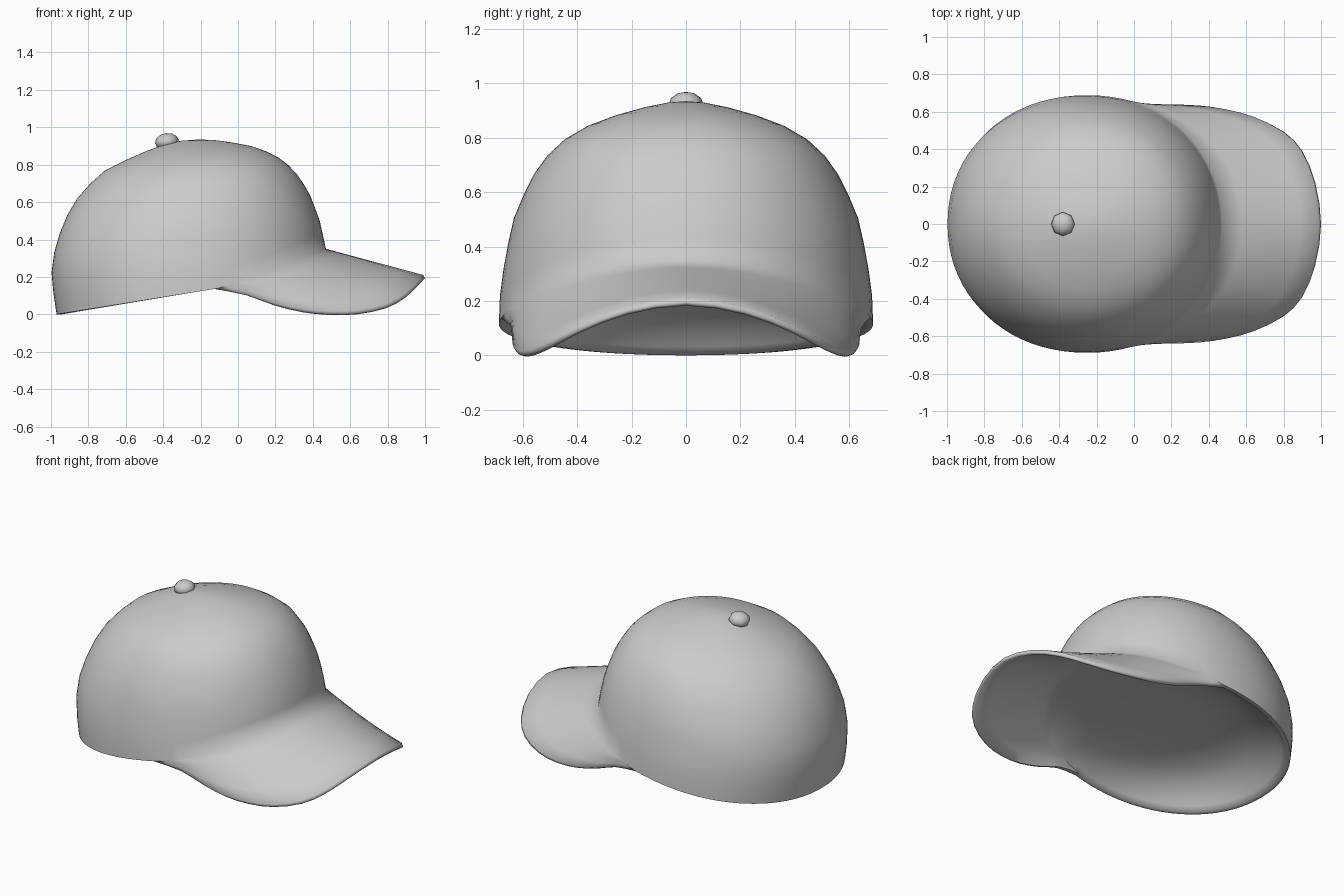
import bpy, bmesh, math
from mathutils import Vector

if "Cube" in bpy.data.objects:
    bpy.data.objects.remove(bpy.data.objects["Cube"])

TOP = 0.935
N = 80           # columns round the cap
HALF = 18        # brim columns either side of the front
RINGS = 13
BRIM_ROWS = 5
THICK = 0.028

# crown sections: height, back x, front x, half width
SECTIONS = [
    (0.00, -0.97, 0.49, 0.69), (0.20, -1.00, 0.49, 0.687),
    (0.35, -0.98, 0.47, 0.667), (0.50, -0.93, 0.437, 0.635),
    (0.65, -0.84, 0.38, 0.57), (0.77, -0.71, 0.30, 0.482),
    (0.85, -0.54, 0.20, 0.35), (0.90, -0.42, 0.07, 0.20),
    (0.923, -0.33, -0.06, 0.10), (TOP, -0.22, -0.20, 0.0)]
# rim height along x
RIM = [(-1.0, 0.0), (-0.97, 0.0), (-0.10, 0.14), (0.10, 0.20),
       (0.25, 0.265), (0.40, 0.325), (0.47, 0.35)]
# outer edge of the brim, centre to side
EDGE = [(1.0, 0, 0.208), (0.97, 0.22, 0.175), (0.90, 0.395, 0.108),
        (0.80, 0.50, 0.052), (0.65, 0.575, 0.017), (0.50, 0.615, 0.01),
        (0.35, 0.635, 0.022), (0.20, 0.64, 0.053), (0.05, 0.645, 0.103)]


def lerp_table(table, key):
    key = min(max(key, table[0][0]), table[-1][0])
    for a, b in zip(table, table[1:]):
        if key <= b[0]:
            f = (key - a[0]) / (b[0] - a[0])
            return [p + (q - p) * f for p, q in zip(a[1:], b[1:])]


def spow(v, e):
    return math.copysign(abs(v) ** e, v)


ARC = [(math.asin(s[0] / TOP), *s[1:]) for s in SECTIONS]


def crown_point(angle, u):
    xb, xf, w = lerp_table(ARC, u)
    # the upper back is a little less full than the rest
    e = 2 / 2.1
    if math.cos(angle) < 0:
        e += 0.1 * min(1, max(0, (u - 0.4) / 0.5))
    return Vector(((xb + xf) / 2 + (xf - xb) / 2 * spow(math.cos(angle), e),
                   w * spow(math.sin(angle), e), TOP * math.sin(u)))


def rim_arc(angle):
    u = 0.1
    for _ in range(8):
        u = math.asin(lerp_table(RIM, crown_point(angle, u).x)[0] / TOP)
    return u


def edge_point(s):
    """Smooth curve through the brim edge; s runs 0 (centre) to 9 (side)."""
    a = 2 * math.pi * HALF / N
    pts = [Vector(p) for p in EDGE] + [crown_point(a, rim_arc(a))]
    first = pts[1].copy()
    first.y *= -1
    pts = [first] + pts + [pts[-1] * 2 - pts[-2]]
    i = min(int(s), len(EDGE) - 1)
    t = s - i
    p0, p1, p2, p3 = pts[i:i + 4]
    return 0.5 * (2 * p1 + (p2 - p0) * t + (2 * p0 - 5 * p1 + 4 * p2 - p3) * t ** 2
                  + (3 * p1 - p0 - 3 * p2 + p3) * t ** 3)


def column(j):
    """One strip: crown down to the seam, out over the brim, back underneath."""
    a = 2 * math.pi * j / N
    start = rim_arc(a)
    pts = [crown_point(a, math.pi / 2 + (start - math.pi / 2) * i / RINGS)
           for i in range(1, RINGS + 1)]
    seam = pts[-1]
    inward = Vector((-math.cos(a), -math.sin(a), 0))
    k = abs(j)
    if k < HALF:
        end = edge_point(k / HALF * len(EDGE))
        end.y = math.copysign(end.y, j)
        m = min(1, (HALF - k) / 6)
        inward = inward.lerp(Vector((0, -math.sin(a), -math.cos(a))), m).normalized()
    else:
        end = seam.copy()
    off = inward * THICK
    top = []
    for r in range(1, BRIM_ROWS + 1):
        t = 0.98 * r / BRIM_ROWS
        p = seam.lerp(end, t)
        if k < HALF:
            p.z += 0.025 * math.sin(math.pi * t) * k / HALF
        top.append(p)
    tip = end + off / 2 if k < HALF else seam.copy()
    under = [p + off for p in reversed(top)]
    inner = seam + off
    # shallow lining closing the inside of the crown
    lining = []
    for s in (0.97, 0.91, 0.82, 0.68, 0.45, 0.22):
        x = -0.26 + (inner.x + 0.26) * s
        zc = 0.25 + 0.06 * x / 0.46 if x > 0 else 0.25 + 0.03 * x
        lining.append(Vector((x, inner.y * s,
                              inner.z + (zc - inner.z) * (1 - s ** 5))))
    return pts + top + [tip] + under + [inner] + lining


# cap shell: crown, brim and lining as one surface
bm = bmesh.new()
cols = [[bm.verts.new(p) for p in column(j if j <= N // 2 else j - N)]
        for j in range(N)]
apex = bm.verts.new((-0.21, 0, TOP))
centre = bm.verts.new((-0.26, 0, 0.243))
for j in range(N):
    a, b = cols[j], cols[(j + 1) % N]
    bm.faces.new((apex, a[0], b[0]))
    bm.faces.new((centre, b[-1], a[-1]))
    for i in range(len(a) - 1):
        bm.faces.new((a[i], a[i + 1], b[i + 1], b[i]))
bmesh.ops.remove_doubles(bm, verts=bm.verts, dist=0.0005)
bmesh.ops.recalc_face_normals(bm, faces=bm.faces)
mesh = bpy.data.meshes.new("cap_shell")
bm.to_mesh(mesh)
bm.free()
cap = bpy.data.objects.new("cap_shell", mesh)
bpy.context.collection.objects.link(cap)
bpy.context.view_layer.objects.active = cap
cap.select_set(True)
bpy.ops.object.shade_smooth_by_angle(angle=math.radians(80))

# top button
bpy.ops.mesh.primitive_uv_sphere_add(segments=8, ring_count=6, radius=1,
                                     location=(-0.38, 0, 0.923),
                                     rotation=(0, -0.12, 0))
button = bpy.context.object
button.name = "top_button"
button.scale = (0.064, 0.064, 0.046)
bpy.ops.object.shade_smooth()
